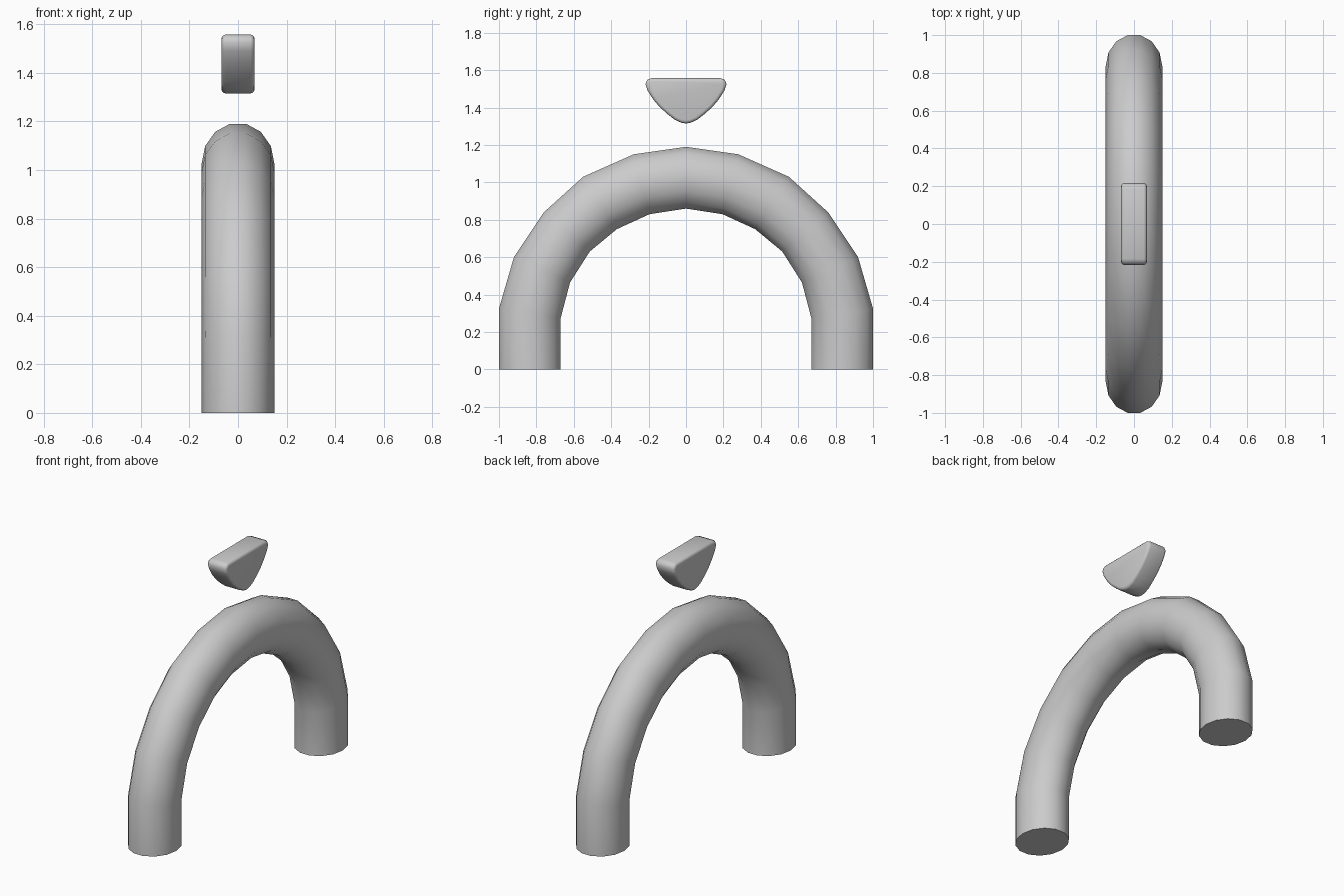
import bpy, bmesh, math
from mathutils import Vector

if "Cube" in bpy.data.objects:
    bpy.data.objects.remove(bpy.data.objects["Cube"])


def finish(name, bm, angle):
    bmesh.ops.recalc_face_normals(bm, faces=bm.faces)
    me = bpy.data.meshes.new(name)
    bm.to_mesh(me)
    bm.free()
    ob = bpy.data.objects.new(name, me)
    bpy.context.collection.objects.link(ob)
    bpy.ops.object.select_all(action='DESELECT')
    ob.select_set(True)
    bpy.context.view_layer.objects.active = ob
    bpy.ops.object.shade_smooth_by_angle(angle=math.radians(angle))
    return ob


# Arched tube: outer and inner (y, z) of each ring, mirrored across y = 0
outer = [(1, 0), (1, .325), (.92, .60), (.76, .84), (.55, 1.03), (.28, 1.15), (0, 1.19)]
inner = [(.67, 0), (.67, .275), (.62, .465), (.515, .63), (.37, .75), (.195, .83), (0, .86)]
pairs = list(zip(outer, inner))
pairs += [((-a[0], a[1]), (-b[0], b[1])) for a, b in pairs[-2::-1]]
SIDES = 14
bm = bmesh.new()
rings = []
for o, i in pairs:
    o, i = Vector((0, *o)), Vector((0, *i))
    mid, half = (o + i) / 2, (o - i) / 2 / math.cos(math.pi / SIDES)
    ring = []
    for k in range(SIDES):
        a = 2 * math.pi * (k + .5) / SIDES
        ring.append(bm.verts.new(mid + half * math.cos(a) + Vector((.15 * math.sin(a), 0, 0))))
    rings.append(ring)
for r, s in zip(rings, rings[1:]):
    for k in range(SIDES):
        n = (k + 1) % SIDES
        bm.faces.new((r[k], r[n], s[n], s[k]))
bm.faces.new(rings[0])
bm.faces.new(rings[-1])
finish("arched_tube", bm, 40)

# Floating pointer: flat top with a rounded underside, extruded along x
side = [(.185, 1.557), (.207, 1.549), (.217, 1.525), (.205, 1.49), (.175, 1.443),
        (.14, 1.402), (.10, 1.366), (.06, 1.335), (.025, 1.319)]
profile = side + [(0, 1.315)] + [(-y, z) for y, z in side[::-1]]
bm = bmesh.new()
face = bm.faces.new([bm.verts.new((-.068, y, z)) for y, z in profile])
ext = bmesh.ops.extrude_face_region(bm, geom=[face])
bmesh.ops.translate(bm, vec=(.136, 0, 0),
                    verts=[v for v in ext['geom'] if isinstance(v, bmesh.types.BMVert)])
bmesh.ops.recalc_face_normals(bm, faces=bm.faces)
rim = [e for e in bm.edges if abs(e.verts[0].co.x - e.verts[1].co.x) < .01]
bmesh.ops.bevel(bm, geom=rim, offset=.017, segments=3, profile=.5, affect='EDGES')
finish("floating_pointer", bm, 50)
